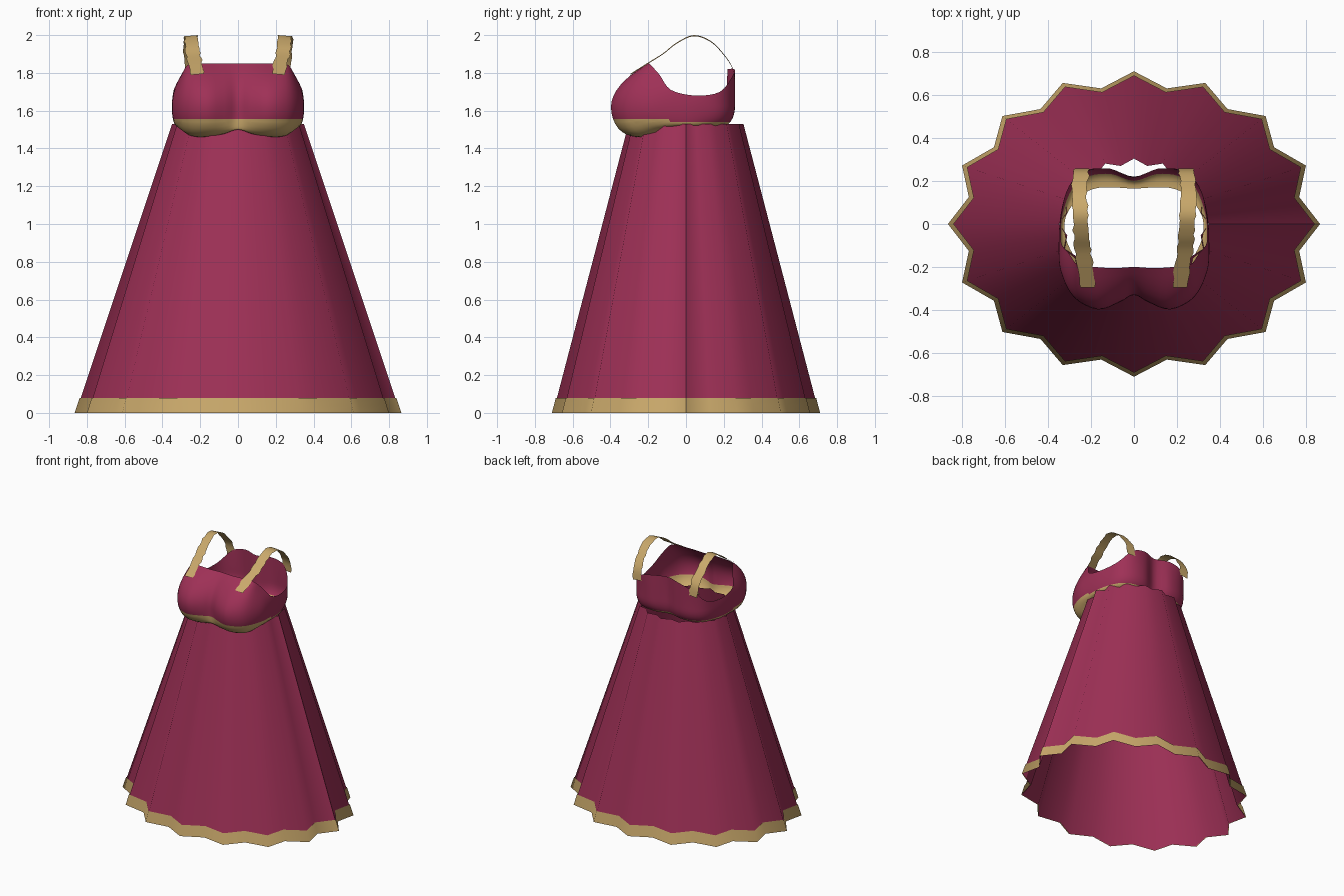
import bpy, bmesh, math, random
from mathutils import Vector

if "Cube" in bpy.data.objects:
    bpy.data.objects.remove(bpy.data.objects["Cube"])

random.seed(4)


def material(name, rgb):
    m = bpy.data.materials.new(name)
    m.diffuse_color = (*rgb, 1.0)
    m.use_nodes = True
    m.node_tree.nodes["Principled BSDF"].inputs["Base Color"].default_value = m.diffuse_color
    return m


MAROON = material("maroon cloth", (0.345, 0.030, 0.094))
GOLD = material("gold trim", (0.585, 0.393, 0.146))


def sheet(name, rows, mats, closed=False):
    """Smooth sheet through a grid of points."""
    bm = bmesh.new()
    grid = [[bm.verts.new(p) for p in row] for row in rows]
    n = len(rows[0])
    for a, b in zip(grid, grid[1:]):
        for i in range(n if closed else n - 1):
            j = (i + 1) % n
            bm.faces.new((a[i], a[j], b[j], b[i]))
    for f in bm.faces:
        f.smooth = True
    me = bpy.data.meshes.new(name)
    bm.to_mesh(me)
    bm.free()
    for m in mats:
        me.materials.append(m)
    ob = bpy.data.objects.new(name, me)
    bpy.context.collection.objects.link(ob)
    return ob


def spline(pts, steps, closed=False):
    """Catmull-Rom points through pts."""
    n = len(pts)
    get = (lambda i: pts[i % n]) if closed else (lambda i: pts[max(0, min(n - 1, i))])
    out = []
    for i in range(n if closed else n - 1):
        a, b, c, d = (get(i + k) for k in (-1, 0, 1, 2))
        for s in range(steps):
            t = s / steps
            out.append(0.5 * (2 * b + (c - a) * t + (2 * a - 5 * b + 4 * c - d) * t * t
                              + (3 * b - a - 3 * c + d) * t ** 3))
    if not closed:
        out.append(pts[-1].copy())
    return out


# Pleated skirt: sixteen folds, straight flare, seam on the right side
WAIST, HEM = 1.53, 0.08


def pleat_ring(z, offset=0.0):
    t = z / WAIST
    rx = 0.865 + (0.355 - 0.865) * t + offset
    ry = 0.710 + (0.310 - 0.710) * t + offset
    ring = []
    for i in range(33):
        a = math.tau * i / 32
        k = 1.0 if i % 2 == 0 else 0.905
        ring.append(Vector((rx * k * math.cos(a), ry * k * math.sin(a), z)))
    return ring


sheet("skirt", [pleat_ring(WAIST * i / 12, -0.006) for i in range(13)], [MAROON])
sheet("skirt_hem", [pleat_ring(z) for z in (0.0, HEM / 2, HEM)], [GOLD])

# Bodice half columns, front centre to back centre:
# widest x, y; bottom x, y, z; top x, y, z
HALF = [
    (0.00, -0.330, 0.00, -0.322, 1.500, 0.00, -0.20, 1.85),
    (0.07, -0.365, 0.08, -0.280, 1.475, 0.09, -0.205, 1.85),
    (0.17, -0.397, 0.17, -0.230, 1.460, 0.18, -0.20, 1.85),
    (0.28, -0.340, 0.24, -0.200, 1.465, 0.26, -0.19, 1.845),
    (0.34, -0.220, 0.29, -0.130, 1.500, 0.30, -0.14, 1.79),
    (0.35, -0.100, 0.32, -0.050, 1.520, 0.34, -0.08, 1.71),
    (0.34, 0.050, 0.315, 0.040, 1.520, 0.335, 0.05, 1.68),
    (0.30, 0.180, 0.25, 0.130, 1.515, 0.30, 0.18, 1.70),
    (0.22, 0.245, 0.18, 0.165, 1.515, 0.22, 0.25, 1.79),
    (0.11, 0.257, 0.10, 0.170, 1.515, 0.11, 0.255, 1.82),
    (0.00, 0.215, 0.00, 0.165, 1.515, 0.00, 0.22, 1.82),
]


def profile(c):
    """Rounded underside up to the widest level, then a softer upper curve."""
    wide, low, top = Vector((c[0], c[1], 1.62)), Vector(c[2:5]), Vector(c[5:8])
    pts = []
    for i in range(8):
        a = math.pi / 2 * (1 - i / 8)
        p = low.lerp(wide, max(0.0, math.cos(a)) ** 0.75)
        p.z = wide.z - (wide.z - low.z) * math.sin(a)
        pts.append(p)
    for i in range(9):
        u = i / 8
        p = wide.lerp(top, u * u)
        p.z = wide.z + (top.z - wide.z) * u
        pts.append(p)
    return pts


columns = HALF + [(-c[0], c[1], -c[2], c[3], c[4], -c[5], c[6], c[7]) for c in HALF[-2:0:-1]]
profiles = [profile(c) for c in columns]
rows = [spline([p[k] for p in profiles], 4, True) for k in range(17)]
bodice = sheet("bodice", rows, [MAROON, GOLD], True)

# Gold underbust band, cut along a level line
bm = bmesh.new()
bm.from_mesh(bodice.data)
for z in (1.54, 1.555):
    bmesh.ops.bisect_plane(bm, geom=bm.verts[:] + bm.edges[:] + bm.faces[:],
                           plane_co=(0, 0, z), plane_no=(0, 0, 1))
for f in bm.faces:
    c = f.calc_center_median()
    f.material_index = int(c.z < (1.555 if c.y < -0.08 else 1.54))
    f.smooth = True
bm.to_mesh(bodice.data)
bm.free()

# Shoulder straps: thin ribbons with slightly uneven edges (x, y, z)
PATH = [Vector(p) for p in (
    (0.215, -0.295, 1.795), (0.225, -0.20, 1.855), (0.238, -0.12, 1.905), (0.245, -0.05, 1.96),
    (0.25, 0.04, 2.0), (0.255, 0.13, 1.97), (0.25, 0.20, 1.90), (0.245, 0.245, 1.83),
    (0.24, 0.258, 1.75))]
for side, label in ((1, "right"), (-1, "left")):
    ribbon = []
    for p in spline(PATH, 4):
        w = 0.036
        left, right = (w + random.uniform(-0.005, 0.005) for _ in range(2))
        ribbon.append([Vector((side * (p.x - left), p.y, p.z)),
                       Vector((side * (p.x + right), p.y, p.z - 0.006))])
    sheet(label + "_strap", ribbon, [GOLD])
